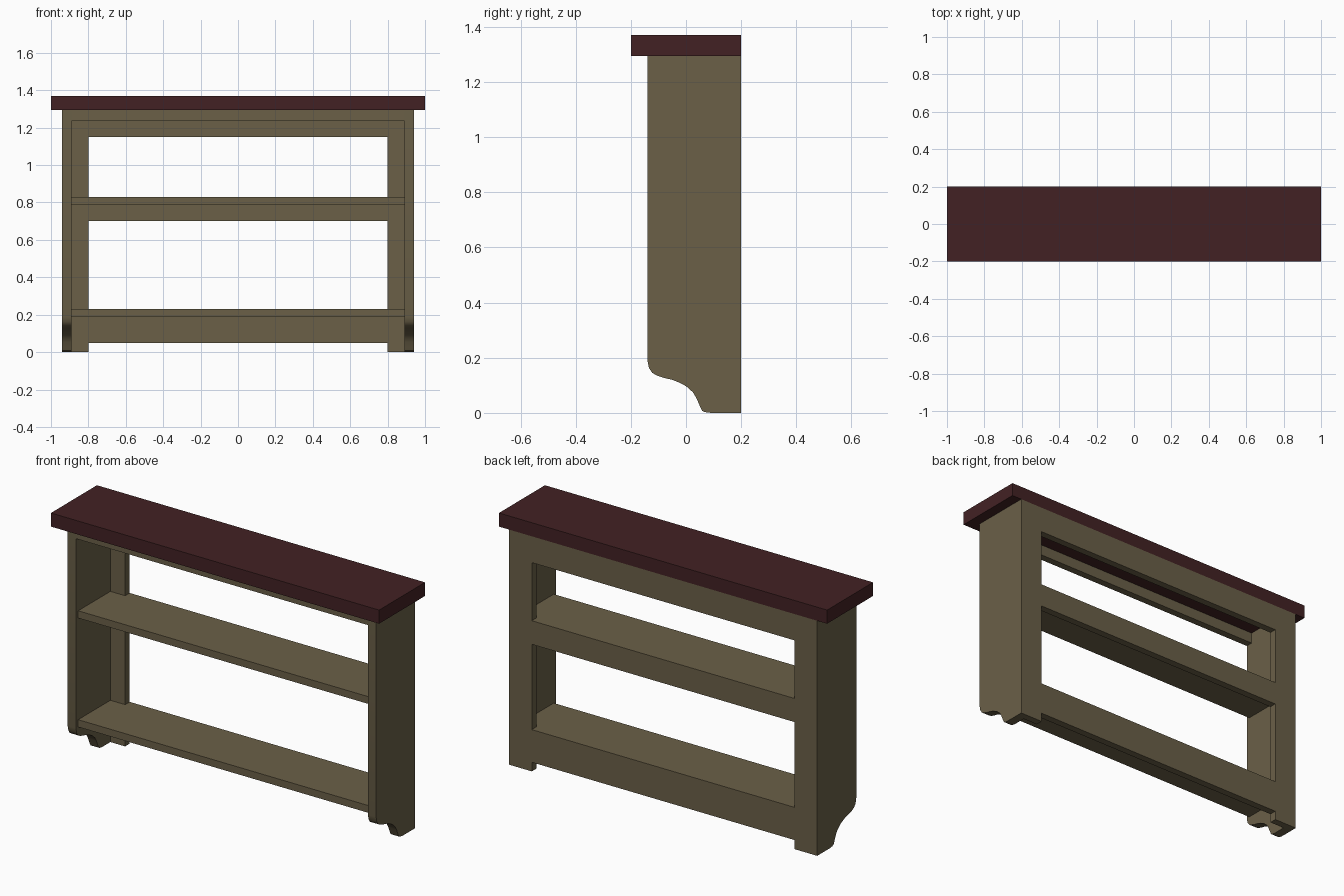
import bpy, bmesh, math

if "Cube" in bpy.data.objects:
    bpy.data.objects.remove(bpy.data.objects["Cube"])


def material(name, rgb):
    m = bpy.data.materials.new(name)
    m.diffuse_color = (*rgb, 1)
    m.use_nodes = True
    m.node_tree.nodes["Principled BSDF"].inputs["Base Color"].default_value = m.diffuse_color
    return m


OLIVE = material("olive paint", (0.145, 0.117, 0.064))
RED = material("dark red wood", (0.055, 0.0155, 0.0172))


def finish(bm, name, mat):
    bmesh.ops.recalc_face_normals(bm, faces=bm.faces)
    me = bpy.data.meshes.new(name)
    bm.to_mesh(me)
    bm.free()
    me.materials.append(mat)
    ob = bpy.data.objects.new(name, me)
    bpy.context.collection.objects.link(ob)
    return ob


def box(name, x, y, z, mat):
    bm = bmesh.new()
    bmesh.ops.create_cube(bm, size=1)
    for v in bm.verts:
        v.co = [lo + (c + 0.5) * (hi - lo) for c, (lo, hi) in zip(v.co, (x, y, z))]
    return finish(bm, name, mat)


def extrude(bm, vec):
    faces = bm.faces[:]
    r = bmesh.ops.extrude_face_region(bm, geom=faces, use_keep_orig=True)
    verts = [g for g in r["geom"] if isinstance(g, bmesh.types.BMVert)]
    bmesh.ops.translate(bm, verts=verts, vec=vec)


# Overhanging top board
box("top_board", (-1, 1), (-0.2, 0.2), (1.295, 1.37), RED)

# Side panels with a curved foot cut into the front
foot = [(-0.14, 0.19), (-0.134, 0.162), (-0.122, 0.145), (-0.105, 0.135),
        (-0.08, 0.127), (-0.05, 0.12), (-0.025, 0.11), (0, 0.097), (0.025, 0.075),
        (0.038, 0.053), (0.05, 0.025), (0.058, 0.008), (0.068, 0.003), (0.09, 0)]
profile = [(-0.14, 1.295)] + foot + [(0.2, 0), (0.2, 1.295)]
for side, s in (("left", -1), ("right", 1)):
    bm = bmesh.new()
    bm.faces.new([bm.verts.new((s * 0.89, y, z)) for y, z in profile])
    extrude(bm, (s * 0.05, 0, 0))
    ob = finish(bm, side + "_side_panel", OLIVE)
    bpy.ops.object.select_all(action="DESELECT")
    ob.select_set(True)
    bpy.context.view_layer.objects.active = ob
    bpy.ops.object.shade_smooth_by_angle(angle=math.radians(35))

# Back frame: stiles and rails in one piece, openings left out
xs = (-0.89, -0.8, 0.8, 0.89)
zs = (0, 0.05, 0.23, 0.70, 0.83, 1.15, 1.295)
bm = bmesh.new()
grid = [[bm.verts.new((x, 0.2, z)) for z in zs] for x in xs]
for i in range(3):
    for j in range(6):
        if i != 1 or j % 2:
            bm.faces.new((grid[i][j], grid[i + 1][j], grid[i + 1][j + 1], grid[i][j + 1]))
extrude(bm, (0, -0.04, 0))
finish(bm, "back_frame", OLIVE)

# Shelves, set back slightly from the side panels
for name, z in (("lower_shelf", 0.19), ("middle_shelf", 0.79)):
    box(name, (-0.89, 0.89), (-0.12, 0.16), (z, z + 0.04), OLIVE)

# Front rail below the top board
box("front_rail", (-0.89, 0.89), (-0.14, -0.1), (1.235, 1.295), OLIVE)
